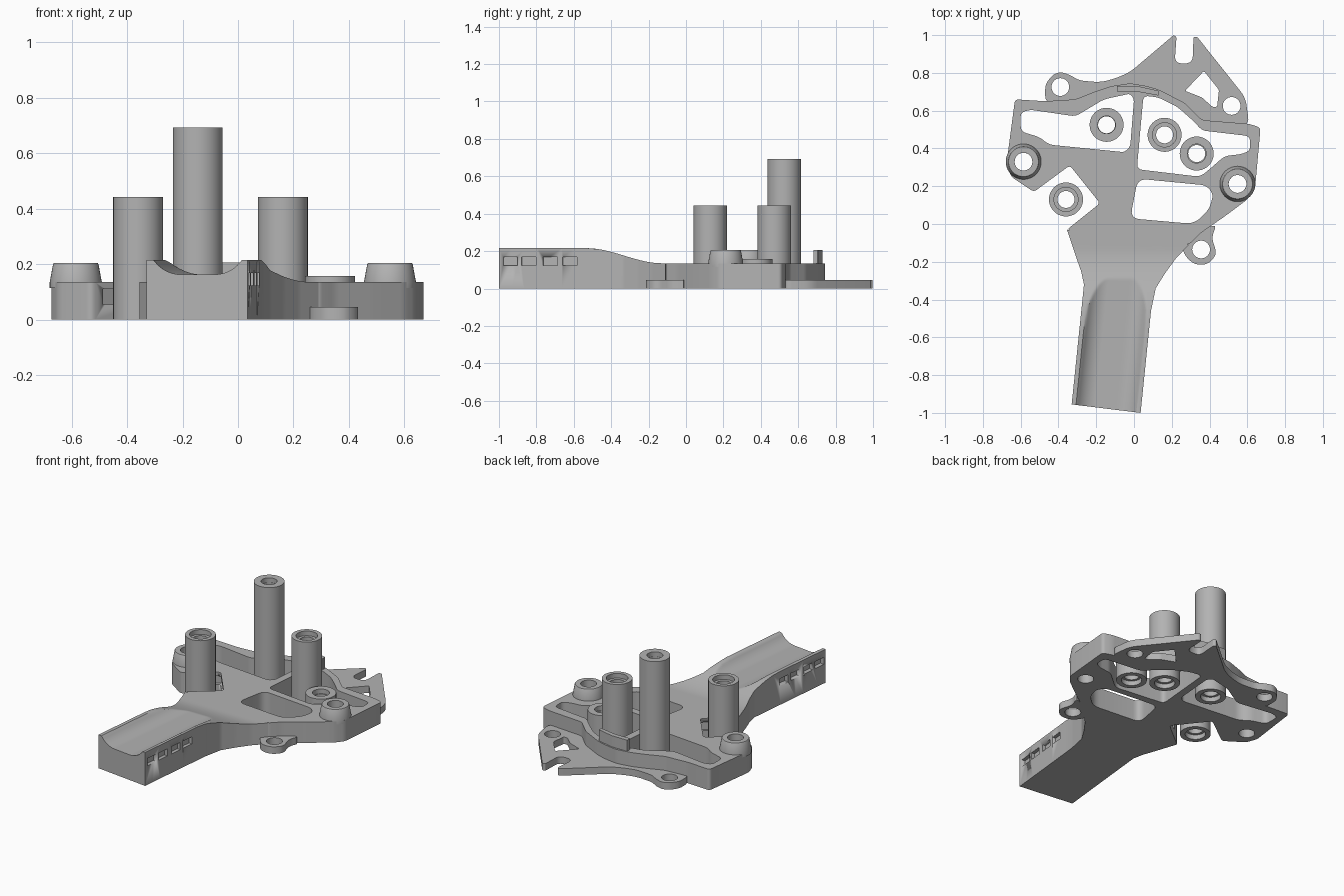
import bpy, bmesh, math
from mathutils import Vector, Matrix

if "Cube" in bpy.data.objects:
    bpy.data.objects.remove(bpy.data.objects["Cube"])

grey = bpy.data.materials.new("plain grey")
grey.diffuse_color = (0.45, 0.45, 0.45, 1)
grey.use_nodes = True
grey.node_tree.nodes["Principled BSDF"].inputs["Base Color"].default_value = grey.diffuse_color


def finish(ob):
    ob.data.materials.clear()
    ob.data.materials.append(grey)
    bpy.ops.object.select_all(action='DESELECT')
    ob.select_set(True)
    bpy.context.view_layer.objects.active = ob
    bpy.ops.object.shade_smooth_by_angle(angle=math.radians(30))
    return ob


def from_bmesh(name, bm):
    bmesh.ops.recalc_face_normals(bm, faces=bm.faces)
    me = bpy.data.meshes.new(name)
    bm.to_mesh(me)
    bm.free()
    ob = bpy.data.objects.new(name, me)
    bpy.context.collection.objects.link(ob)
    return finish(ob)


def rounded(pts, radius, steps=5):
    """Polygon in hundredths, with its corners rounded."""
    out, n = [], len(pts)
    p = [Vector(q) / 100 for q in pts]
    for i in range(n):
        a, b, c = p[i - 1], p[i], p[(i + 1) % n]
        d = min(radius, 0.45 * (a - b).length, 0.45 * (c - b).length)
        s, e = b + (a - b).normalized() * d, b + (c - b).normalized() * d
        for k in range(steps + 1):
            t = k / steps
            out.append(s * (1 - t) ** 2 + b * 2 * t * (1 - t) + e * t * t)
    return out


def circle(x, y, r, n=32):
    return [Vector((x + r * math.cos(2 * math.pi * k / n),
                    y + r * math.sin(2 * math.pi * k / n))) for k in range(n)]


def plate(name, loops, z0, z1):
    """Flat plate: the first loop is the outline, the rest are holes."""
    cu = bpy.data.curves.new(name, 'CURVE')
    cu.dimensions, cu.fill_mode, cu.extrude = '2D', 'BOTH', (z1 - z0) / 2
    for loop in loops:
        sp = cu.splines.new('POLY')
        sp.points.add(len(loop) - 1)
        for pt, v in zip(sp.points, loop):
            pt.co = (v.x, v.y, 0, 1)
        sp.use_cyclic_u = True
    tmp = bpy.data.objects.new(name + "_curve", cu)
    bpy.context.collection.objects.link(tmp)
    bpy.context.view_layer.update()
    me = tmp.to_mesh()
    bm = bmesh.new()
    bm.from_mesh(me)
    tmp.to_mesh_clear()
    bpy.data.objects.remove(tmp)
    bmesh.ops.remove_doubles(bm, verts=bm.verts, dist=1e-5)
    bmesh.ops.translate(bm, verts=bm.verts, vec=(0, 0, (z0 + z1) / 2))
    return from_bmesh(name, bm)


def lathe(name, x, y, profile, n=40):
    """Closed (radius, height) profile turned about a vertical axis."""
    bm = bmesh.new()
    rings = [[bm.verts.new((x + r * math.cos(2 * math.pi * k / n),
                            y + r * math.sin(2 * math.pi * k / n), z))
              for k in range(n)] for r, z in profile]
    for i in range(len(rings)):
        a, b = rings[i - 1], rings[i]
        for k in range(n):
            j = (k + 1) % n
            bm.faces.new((a[k], a[j], b[j], b[k]))
    return from_bmesh(name, bm)


def cut(ob, cutter):
    cutter.hide_render = True
    cutter.hide_viewport = True
    mod = ob.modifiers.new("cut", 'BOOLEAN')
    mod.operation, mod.object, mod.solver = 'DIFFERENCE', cutter, 'EXACT'


TOP = 0.135
HOLE = 0.047

# Main body with three pockets and two screw holes
outline = [(-63, 66), (-47, 65), (-31, 66), (-21, 70), (-12, 73), (-2, 74.5), (7, 73),
           (13.5, 71), (27, 64), (36, 55), (61, 53), (67, 51), (64, 18), (60, 13),
           (48, 4), (35, -5), (29, -11), (-35.5, -3), (-18, 11), (-34, 31),
           (-53, 17), (-65, 25), (-67.5, 32)]
pocket_left = [(-60, 59), (-55, 60.5), (-31, 57), (-26, 60), (-16, 66), (-2, 69),
               (0, 66), (-2, 41), (-5, 38), (-45, 42), (-50, 46), (-60, 49)]
pocket_right = [(5, 68), (13, 67), (23, 62), (32, 54), (36, 49.5), (61.5, 46.5),
                (61.5, 39), (57, 37), (48, 36), (40, 29), (35, 25), (1.5, 29)]
pocket_front = [(2, 24), (38, 20.5), (42, 16), (40, 8), (32, 0), (-2, 3)]
body = plate("body", [rounded(outline, 0.02), rounded(pocket_left, 0.03),
                      rounded(pocket_right, 0.03), rounded(pocket_front, 0.05),
                      circle(-0.585, 0.33, HOLE), circle(0.548, 0.212, HOLE)], 0, TOP)
# Groove around the side notch
cut(body, plate("groove_cutter", [[Vector(p) / 100 for p in
    ((-50, 21.5), (-34, 34), (-15, 11), (-28, 1))]], 0.055, 0.11))

# Thin rear flange with an open slot, a window and two holes
flange = [(-47, 64), (-47, 74), (-43, 79), (-39, 80.5), (-34, 79), (-29, 76), (-18, 75),
          (-10, 77), (-2, 80.5), (21, 100), (22.5, 99), (21.5, 85), (31, 85), (31.5, 99),
          (33.5, 99), (59, 67), (61, 52.5), (36, 53.5), (27, 62), (13.5, 69.5), (-2, 72.5),
          (-21, 68), (-31, 64)]
window = [(27, 70.5), (37, 81), (45, 71), (44, 62), (41.5, 62), (36, 67)]
plate("rear_flange", [rounded(flange, 0.04), rounded(window, 0.01),
                      circle(-0.39, 0.725, HOLE), circle(0.517, 0.625, HOLE)], 0, 0.045)

# Small front ear
ear = [(24, -8), (27, -17), (32, -21.5), (39, -21.5), (44, -16), (41, -7), (44, 0), (34, -4)]
plate("front_ear", [rounded(ear, 0.05), circle(0.355, -0.135, HOLE)], 0, 0.045)

# Short upright tab on the rear rim
tab = [(-9, 73), (2, 73), (13, 70.5), (13, 68), (2, 70), (-9, 70)]
plate("rear_tab", [rounded(tab, 0.003)], TOP - 0.01, 0.207)

# Tapered screw bosses
for name, x, y in (("left_boss", -0.585, 0.33), ("right_boss", 0.548, 0.212)):
    lathe(name, x, y, [(HOLE, TOP - 0.02), (0.094, TOP - 0.02), (0.094, TOP),
                       (0.082, 0.2), (0.079, 0.205), (HOLE, 0.205)])

# Free-standing tubes with a counterbore at the top and bottom
for name, x, y, h, bore in (("tall_tube", -0.145, 0.525, 0.693, HOLE),
                            ("right_tube", 0.162, 0.472, 0.443, 0.064),
                            ("left_tube", -0.36, 0.13, 0.443, 0.064),
                            ("short_tube", 0.332, 0.373, 0.158, 0.05)):
    lathe(name, x, y, [(0.06, 0), (0.09, 0), (0.09, h), (bore, h), (bore, h - 0.03),
                       (HOLE - 0.002, h - 0.03), (HOLE - 0.002, 0.03), (0.06, 0.03)])

# Handle: lofted between left and right edges, with a trough along the top
START, ANGLE = Vector((-0.145, -0.975)), math.radians(5.9)
AXIS = Vector((math.sin(ANGLE), math.cos(ANGLE)))
SIDE = Vector((AXIS.y, -AXIS.x))


def handle_top(p):
    t = min(1, max(0, (p.y + 0.53) / 0.40))
    rim = 0.216 + (TOP - 0.216) * t * t * (3 - 2 * t)
    d = max(0, abs((p - START).dot(SIDE)) - 0.06)
    trough = 0.163 + 0.122 - math.sqrt(max(0, 0.122 ** 2 - d * d))
    return min(rim, trough)


edges = [((-33, -95.5), (3.5, -100)), ((-27.5, -42), (9, -46)), ((-26.5, -32), (11.5, -34)),
         ((-28, -25), (16.5, -26)), ((-30.5, -18), (22, -18.5)), ((-35.5, -3), (29, -11))]
stations = []
for (l0, r0), (l1, r1) in zip(edges, edges[1:]):
    for k in range(8):
        stations.append((Vector(l0).lerp(Vector(l1), k / 8) / 100,
                         Vector(r0).lerp(Vector(r1), k / 8) / 100))
stations.append((Vector(edges[-1][0]) / 100, Vector(edges[-1][1]) / 100))
bm = bmesh.new()
N = 48
rows = []
for left, right in stations:
    pts = [left.lerp(right, k / N) for k in range(N + 1)]
    rows.append([bm.verts.new((p.x, p.y, handle_top(p))) for p in pts] +
                [bm.verts.new((right.x, right.y, 0)), bm.verts.new((left.x, left.y, 0))])
for a, b in zip(rows, rows[1:]):
    for k in range(len(a)):
        j = (k + 1) % len(a)
        bm.faces.new((a[k], a[j], b[j], b[k]))
bm.faces.new(rows[0])
bm.faces.new(rows[-1])
handle = from_bmesh("handle", bm)

# Four shallow slots in each side of the handle
bm = bmesh.new()
for y in (-0.92, -0.82, -0.705, -0.6):
    for s in (-1, 1):
        c = START + AXIS * (y + 0.975) + SIDE * s * 0.184
        m = (Matrix.Translation((c.x, c.y, 0.146)) @ Matrix.Rotation(-ANGLE, 4, 'Z')
             @ Matrix.Diagonal((0.05, 0.078, 0.046, 1)))
        bmesh.ops.create_cube(bm, size=1, matrix=m)
cut(handle, from_bmesh("slot_cutter", bm))
